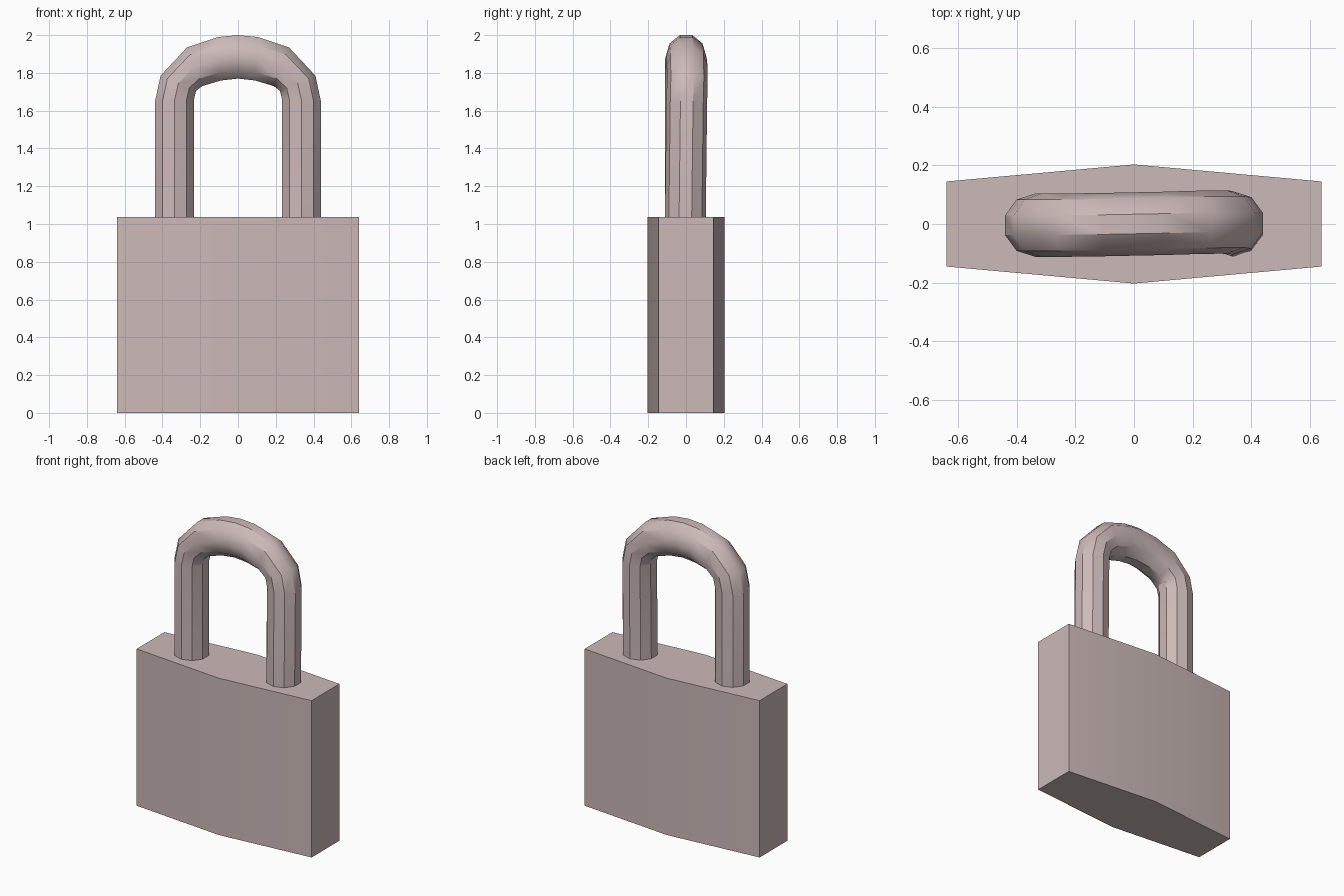
import bpy, math
from mathutils import Vector

if "Cube" in bpy.data.objects:
    bpy.data.objects.remove(bpy.data.objects["Cube"])


def make_object(name, verts, faces):
    mesh = bpy.data.meshes.new(name)
    mesh.from_pydata(verts, [], faces)
    obj = bpy.data.objects.new(name, mesh)
    bpy.context.collection.objects.link(obj)
    mat = bpy.data.materials.get("pale_metal") or bpy.data.materials.new("pale_metal")
    mat.diffuse_color = (0.60, 0.49, 0.48, 1)
    mat.use_nodes = True
    mat.node_tree.nodes["Principled BSDF"].inputs["Base Color"].default_value = mat.diffuse_color
    mesh.materials.append(mat)
    bpy.ops.object.select_all(action='DESELECT')
    obj.select_set(True)
    bpy.context.view_layer.objects.active = obj
    bpy.ops.object.shade_smooth_by_angle(angle=math.radians(35))
    return obj


def loft(name, rings):
    """Skin closed rings of equal size and cap both ends."""
    n = len(rings[0])
    verts = [p for ring in rings for p in ring]
    faces = [(k * n + i, k * n + (i + 1) % n, (k + 1) * n + (i + 1) % n, (k + 1) * n + i)
             for k in range(len(rings) - 1) for i in range(n)]
    last = (len(rings) - 1) * n
    faces += [tuple(reversed(range(n))), tuple(range(last, last + n))]
    return make_object(name, verts, faces)


# Lock body: six-sided prism, thicker at the middle
outline = [(-0.64, -0.145), (0, -0.203), (0.64, -0.145),
           (0.64, 0.145), (0, 0.203), (-0.64, 0.145)]
loft("lock_body", [[(x, y, z) for x, y in outline] for z in (0, 1.037)])

# Shackle: ten-sided tube through (outer x, outer z, inner x, inner z, y) sections
left = [(-0.44, 0.98, -0.233, 0.98, -0.004),
        (-0.44, 1.645, -0.233, 1.66, -0.004),
        (-0.41, 1.785, -0.222, 1.705, -0.004),
        (-0.27, 1.935, -0.19, 1.73, -0.004),
        (-0.105, 1.99, -0.09, 1.76, -0.002)]
right_y = [0.002, 0.006, 0.007, 0.004, -0.004]
right = [(-a, b, -c, d, y) for (a, b, c, d, _), y in zip(reversed(left), right_y)]
sections = left + [(0, 2.0, 0, 1.77, 0.0)] + right

SIDES = 10
rings = []
for ox, oz, ix, iz, y in sections:
    outer, inner = Vector((ox, y, oz)), Vector((ix, y, iz))
    centre = (outer + inner) / 2
    half = (outer - inner) / 2 / math.cos(math.pi / SIDES)
    ring = []
    for i in range(SIDES):
        a = 2 * math.pi * (i + 0.5) / SIDES
        ring.append(centre + half * math.cos(a) + Vector((0, 0.108 * math.sin(a), 0)))
    rings.append(ring[::-1])
shackle = loft("shackle", rings)
